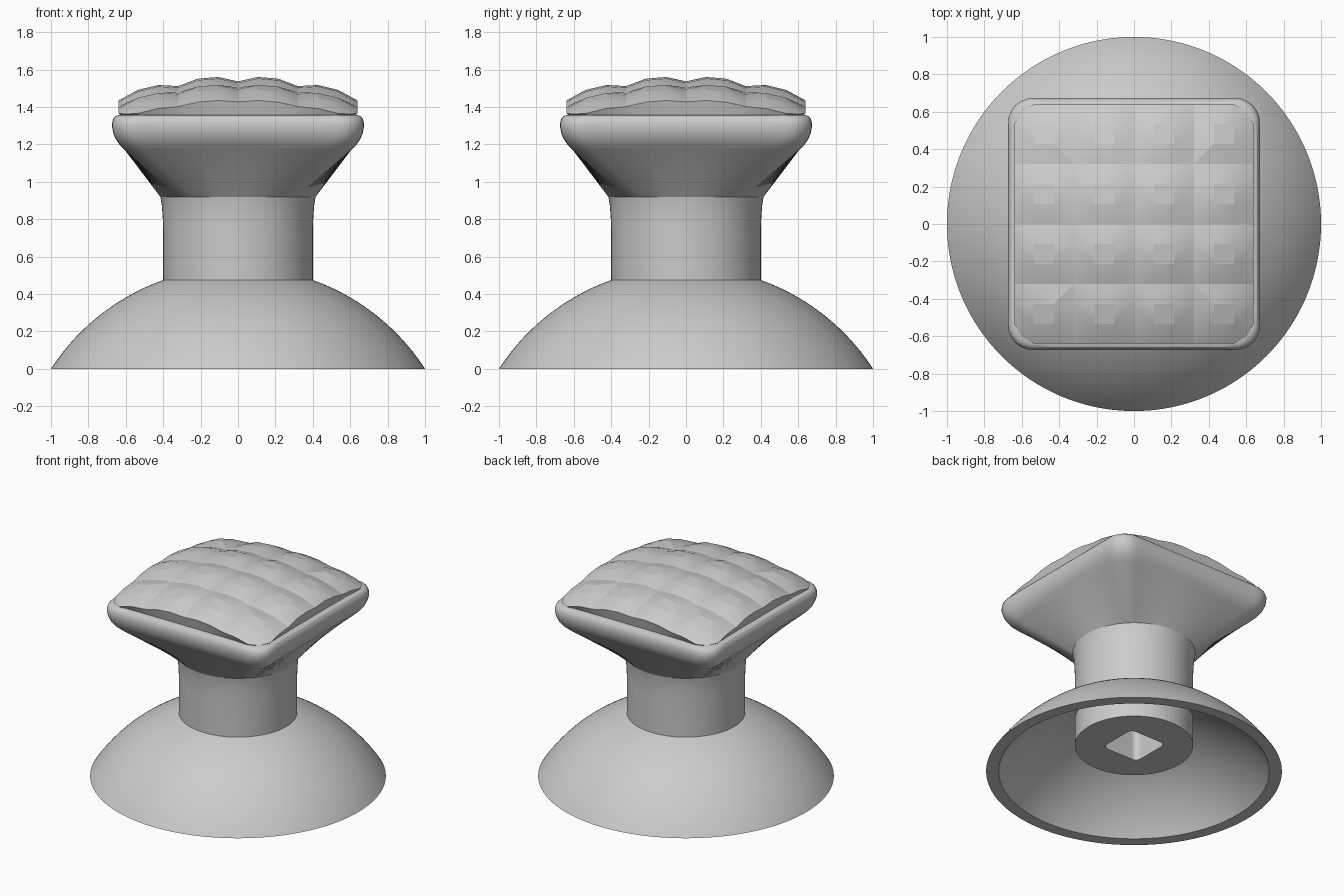
import bpy, bmesh, math

cube = bpy.data.objects.get("Cube")
if cube:
    bpy.data.objects.remove(cube, do_unlink=True)

grey = bpy.data.materials.new("plain_grey")
grey.use_nodes = True
colour = (0.6, 0.6, 0.6, 1)
grey.diffuse_color = colour
grey.node_tree.nodes["Principled BSDF"].inputs["Base Color"].default_value = colour

SIDES = 160


def ring(half, corner, z):
    """Rounded square loop; corner equal to half gives a circle."""
    pts, a = [], half - corner
    for i in range(SIDES):
        t = 2 * math.pi * i / SIDES
        c, s = math.cos(t), math.sin(t)
        u, v = abs(c), abs(s)
        d = half / max(u, v)
        if min(u, v) * d > a:
            k = (u + v) * a
            d = k + math.sqrt(max(0, k * k - 2 * a * a + corner * corner))
        pts.append((c * d, s * d, z))
    return pts


def circle(r, z):
    return ring(r, r, z)


def finish(name, bm, angle=None):
    bmesh.ops.recalc_face_normals(bm, faces=bm.faces)
    mesh = bpy.data.meshes.new(name)
    bm.to_mesh(mesh)
    bm.free()
    mesh.materials.append(grey)
    obj = bpy.data.objects.new(name, mesh)
    bpy.context.collection.objects.link(obj)
    if angle:
        bpy.ops.object.select_all(action="DESELECT")
        obj.select_set(True)
        bpy.context.view_layer.objects.active = obj
        bpy.ops.object.shade_smooth_by_angle(angle=math.radians(angle))
    return obj


def loft(name, loops, closed=False):
    bm = bmesh.new()
    rows = [[bm.verts.new(p) for p in loop] for loop in loops]
    pairs = list(zip(rows, rows[1:]))
    if closed:
        pairs.append((rows[-1], rows[0]))
    else:
        bm.faces.new(rows[0])
        bm.faces.new(rows[-1])
    for low, high in pairs:
        for i in range(SIDES):
            j = (i + 1) % SIDES
            bm.faces.new((low[i], low[j], high[j], high[i]))
    return finish(name, bm, 30)


# Hollow domed base: two concentric spherical caps joined at the rim
DEPTH = 0.647


def cap(rim, top, steps=24):
    radius = math.hypot(rim, DEPTH)
    start, end = math.asin(rim / radius), math.asin(top / radius)
    angles = [start + (end - start) * i / steps for i in range(steps + 1)]
    return [circle(radius * math.sin(t), radius * math.cos(t) - DEPTH) for t in angles]


loft("domed_base", cap(0.915, 0.3)[::-1] + cap(1.0, 0.3), closed=True)

# Neck with a square socket in its underside
socket = [ring(0.15, 0.04, z) for z in (0.85, 0.2)]
flare = [(0.4, 0.2), (0.4, 0.75), (0.403, 0.82), (0.408, 0.88), (0.415, 0.92)]
loft("neck", socket + [circle(r, z) for r, z in flare])

# Head: round at the neck, blending to a rounded square with a soft rim
head = [circle(0.415, 0.92)]
rim = [(0.605, 1.17), (0.635, 1.2), (0.655, 1.23), (0.667, 1.26), (0.673, 1.29),
       (0.673, 1.315), (0.667, 1.337), (0.657, 1.35), (0.64, 1.357)]
head += [ring(h, 0.13 - (0.673 - h) * 0.3, z) for h, z in rim]
loft("head", head)

# Quilted crown: four by four faceted pillows on a shallow dome
CELLS, CUTS, HALF = 4, 3, 0.64
COUNT = CELLS * CUTS
bm = bmesh.new()
grid = []
for j in range(COUNT + 1):
    row = []
    for i in range(COUNT + 1):
        x, y = (HALF * (2 * k / COUNT - 1) for k in (i, j))
        inner = (i % CUTS > 0) + (j % CUTS > 0)
        z = 1.53 - 0.25 * (x * x + y * y) + (0, 0.01, 0.036)[inner]
        if abs(x) == HALF and abs(y) == HALF:
            x, y = x * 0.94, y * 0.94
        row.append(bm.verts.new((x, y, max(z, 1.362))))
    grid.append(row)
for j in range(COUNT):
    for i in range(COUNT):
        a, b, c, d = grid[j][i], grid[j][i + 1], grid[j + 1][i + 1], grid[j + 1][i]
        # Corner facets fold along the line that meets the pillow corner
        if (i % CUTS == 0) == (j % CUTS == 0) and (i % CUTS) + (j % CUTS) != 2:
            tris = ((a, b, c), (a, c, d))
        elif i % CUTS == j % CUTS:
            tris = ((a, b, c), (a, c, d))
        else:
            tris = ((a, b, d), (b, c, d))
        for tri in tris:
            bm.faces.new(tri)

# Crown skirt tapering inward into the head
edges = [e for e in bm.edges if e.is_boundary]
skirt = bmesh.ops.extrude_edge_only(bm, edges=edges)["geom"]
for v in (g for g in skirt if isinstance(g, bmesh.types.BMVert)):
    v.co = (v.co.x * 0.965, v.co.y * 0.965, 1.345)
bmesh.ops.holes_fill(bm, edges=[e for e in bm.edges if e.is_boundary], sides=0)
finish("quilted_crown", bm, 12)
